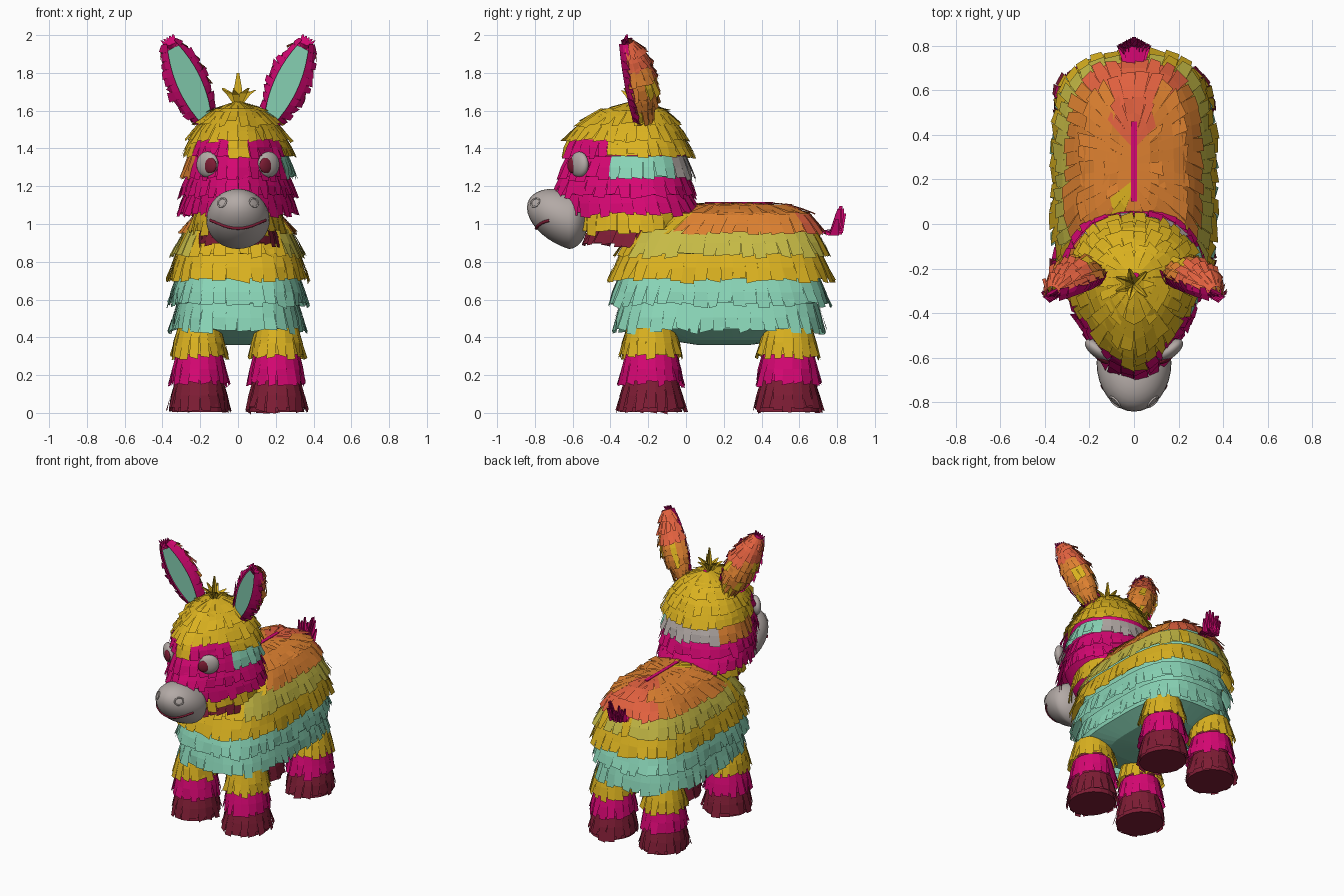
import bpy, bmesh, math, random
from mathutils import Vector, Matrix

random.seed(4)
if "Cube" in bpy.data.objects:
    bpy.data.objects.remove(bpy.data.objects["Cube"])

PALETTE = {
    "gold": (0.70, 0.44, 0.014), "magenta": (0.67, 0.002, 0.17),
    "mint": (0.25, 0.66, 0.47), "maroon": (0.21, 0.012, 0.035),
    "orange": (0.73, 0.22, 0.03), "coral": (0.76, 0.12, 0.05),
    "olive": (0.56, 0.49, 0.06), "chalk": (0.45, 0.40, 0.38)}
NAMES = list(PALETTE)
MATS = []
for name, rgb in PALETTE.items():
    mat = bpy.data.materials.new(name)
    mat.use_nodes = True
    mat.diffuse_color = (*rgb, 1)
    mat.node_tree.nodes["Principled BSDF"].inputs["Base Color"].default_value = (*rgb, 1)
    MATS.append(mat)


def finish(bm, name, smooth=False):
    mesh = bpy.data.meshes.new(name)
    for f in bm.faces:
        f.smooth = smooth
    bm.to_mesh(mesh)
    bm.free()
    for mat in MATS:
        mesh.materials.append(mat)
    bpy.context.collection.objects.link(bpy.data.objects.new(name, mesh))


def quad(bm, pts, color):
    f = bm.faces.new([bm.verts.new(p) for p in pts])
    f.material_index = NAMES.index(color)


def ring(z, w, front, back, power=2.0, nose=None, cx=0, cy=-0.22):
    """Closed outline, evenly spaced by length; returns a function of 0..1."""
    raw, steps = [], 240
    for i in range(steps + 1):
        a = math.tau * i / steps - math.pi / 2
        c, s = math.cos(a), math.sin(a)
        ry, e = (back - cy, power) if s > 0 else (cy - front, nose or power)
        raw.append(Vector((cx + w * math.copysign(abs(c) ** (2 / e), c),
                           cy + ry * math.copysign(abs(s) ** (2 / e), s), z)))
    dist = [0]
    for p, q in zip(raw, raw[1:]):
        dist.append(dist[-1] + (q - p).length)

    def at(u):
        d = (u % 1) * dist[-1]
        k = 0
        while k < steps - 1 and dist[k + 1] < d:
            k += 1
        return raw[k].lerp(raw[k + 1], (d - dist[k]) / max(dist[k + 1] - dist[k], 1e-9))
    return at


def fringe(bm, top, bot, n, pick, wild=0.010):
    """Paper band with a row of loose cut strips over it."""
    def at(u, v):
        return top(u).lerp(bot(u), v)
    for i in range(n):
        a, b = i / n, (i + 1) / n
        color = pick(at((a + b) / 2, 0.6))
        out = (at((a + b) / 2, 1) - at((a + b) / 2, 0)).cross(top(b) - top(a) + bot(b) - bot(a)).normalized()
        quad(bm, [at(a, 0), at(a, 0.88), at(b, 0.88), at(b, 0)], color)
        lift = out * random.uniform(0.004, 0.012)
        gap = (b - a) * random.uniform(0.0, 0.12)
        end = random.uniform(0.9, 1.06)

        def loose():
            return lift + Vector([random.uniform(-wild, wild) for _ in "xyz"])
        ma, mb = at(a, 0.5) + lift, at(b, 0.5) + lift
        quad(bm, [at(a, 0) + lift * 0.3, ma, mb, at(b, 0) + lift * 0.3], color)
        quad(bm, [ma, at(a + gap, end) + loose(), at(b - gap, end) + loose(), mb], color)


def loft(name, rings, color, n=40):
    bm = bmesh.new()
    loops = [[bm.verts.new(r(i / n)) for i in range(n)] for r in rings]
    for lo, hi in zip(loops, loops[1:]):
        for i in range(n):
            j = (i + 1) % n
            bm.faces.new((lo[i], lo[j], hi[j], hi[i]))
    bm.faces.new(loops[0][::-1])
    bm.faces.new(loops[-1])
    for f in bm.faces:
        f.material_index = NAMES.index(color)
    finish(bm, name)


def row(name, top, bot, n, pick, **kw):
    bm = bmesh.new()
    rule = pick if callable(pick) else (lambda p: pick)
    fringe(bm, ring(*top, **kw), ring(*bot, **kw), n, rule)
    finish(bm, name)


# Body: solid core under layered fringe
BODY = dict(power=3.2, cy=0.18)
loft("body_core", [ring(*r, **BODY) for r in (
    (0.36, 0.06, 0.06, 0.34), (0.385, 0.2, -0.1, 0.52), (0.45, 0.31, -0.32, 0.67),
    (0.70, 0.32, -0.34, 0.70), (0.94, 0.28, -0.28, 0.68), (1.05, 0.19, -0.04, 0.62),
    (1.085, 0.08, 0.05, 0.5))], "mint")


def back_color(p):
    if p.y < -0.06:
        return "gold"
    if p.y > 0.6 or (p.y > 0.42 and abs(p.x) < 0.07):
        return "coral"
    return random.choices(("orange", "gold"), (14, 1))[0]


def shoulder_color(p):
    if p.y < -0.28:
        return "gold"
    return random.choices(("olive", "mint", "gold"), (12, 1, 2))[0]


row("lower_body_fringe", (0.58, 0.32, -0.35, 0.70), (0.425, 0.355, -0.38, 0.73), 46, "mint", **BODY)
row("middle_body_fringe", (0.71, 0.33, -0.36, 0.71), (0.565, 0.365, -0.405, 0.76), 48, "mint", **BODY)
row("upper_body_fringe", (0.84, 0.33, -0.35, 0.72), (0.695, 0.368, -0.41, 0.775), 48, "gold", **BODY)
row("shoulder_fringe", (0.97, 0.28, -0.29, 0.69), (0.825, 0.35, -0.37, 0.755), 46, shoulder_color, **BODY)
row("outer_back_fringe", (1.06, 0.22, -0.06, 0.65), (0.945, 0.305, -0.22, 0.735), 40, back_color, **BODY)
row("middle_back_fringe", (1.10, 0.11, 0.03, 0.55), (1.045, 0.245, -0.08, 0.68), 32, back_color, **BODY)
row("top_back_fringe", (1.11, 0.01, 0.12, 0.42), (1.09, 0.135, 0.0, 0.58), 24, back_color, **BODY)

# Thin paper seam along the spine
bm = bmesh.new()
bmesh.ops.create_cube(bm, size=1, matrix=Matrix.Translation((0, 0.28, 1.112))
                      @ Matrix.Diagonal((0.025, 0.36, 0.008, 1)))
for f in bm.faces:
    f.material_index = NAMES.index("magenta")
finish(bm, "spine_seam")

# Legs: three bands each
for side, x in (("left", 0.205), ("right", -0.205)):
    for end, y in (("front", -0.185), ("back", 0.54)):
        def leg_ring(z, r):
            return (z, r * 0.9, y - r, y + r)
        place = dict(cx=x, cy=y)
        leg = f"{side}_{end}_leg"
        loft(leg + "_core", [ring(*leg_ring(z, r), **place) for z, r in
                             ((0.004, 0.165), (0.15, 0.13), (0.4, 0.1))], "maroon", 18)
        for part, color, z, r in (("top", "gold", (0.45, 0.29), (0.125, 0.163)),
                                  ("middle", "magenta", (0.31, 0.15), (0.135, 0.165)),
                                  ("hoof", "maroon", (0.17, 0.01), (0.14, 0.175))):
            row(f"{leg}_{part}_fringe", leg_ring(z[0], r[0]), leg_ring(z[1], r[1]), 18, color, **place)

# Head: tapered egg-shaped core under layered fringe
HEAD = dict(nose=1.6)
loft("head_core", [ring(*r, **HEAD) for r in (
    (0.90, 0.13, -0.49, -0.1), (1.05, 0.2, -0.58, 0.0), (1.2, 0.26, -0.65, 0.0),
    (1.42, 0.25, -0.60, 0.0), (1.54, 0.19, -0.53, -0.07), (1.61, 0.1, -0.4, -0.15))], "magenta")


def brow_color(p):
    if p.y > -0.41 or abs(p.x) < 0.05:
        return "gold"
    return "magenta"


def band_color(p):
    if p.y < -0.4:
        return "magenta"
    if p.y > -0.07:
        return "chalk"
    return "mint" if p.x > 0 else "orange"


row("chin_fringe", (0.99, 0.19, -0.50, -0.1), (0.885, 0.22, -0.55, -0.14), 22, "maroon", **HEAD)
row("jaw_fringe", (1.09, 0.22, -0.58, -0.02), (0.95, 0.25, -0.58, 0.0), 26, "gold", **HEAD)
row("lower_face_fringe", (1.17, 0.28, -0.67, 0.02), (1.045, 0.318, -0.66, 0.085), 32, "magenta", **HEAD)
row("cheek_fringe", (1.26, 0.27, -0.66, 0.01), (1.14, 0.31, -0.71, 0.05), 32, "magenta", **HEAD)
row("eye_band_fringe", (1.36, 0.265, -0.63, 0.0), (1.235, 0.302, -0.685, 0.04), 32, band_color, **HEAD)
row("brow_fringe", (1.46, 0.25, -0.62, -0.01), (1.35, 0.30, -0.66, 0.04), 34, brow_color, **HEAD)
row("lower_cap_fringe", (1.54, 0.2, -0.55, -0.06), (1.435, 0.278, -0.645, 0.015), 30, "gold", **HEAD)
row("middle_cap_fringe", (1.61, 0.13, -0.45, -0.12), (1.52, 0.235, -0.58, -0.03), 24, "gold", **HEAD)
row("top_cap_fringe", (1.645, 0.02, -0.30, -0.22), (1.585, 0.17, -0.48, -0.08), 18, "gold", **HEAD)


def ball(name, center, radii, color, turn=0, shape=lambda p: p):
    bm = bmesh.new()
    bmesh.ops.create_uvsphere(bm, u_segments=32, v_segments=18, radius=1,
                              matrix=Matrix.Translation(center) @ Matrix.Rotation(turn, 4, "Z")
                              @ Matrix.Diagonal((*radii, 1)))
    for v in bm.verts:
        v.co = shape(v.co)
    for f in bm.faces:
        f.material_index = NAMES.index(color)
    finish(bm, name, True)


def tube(name, pts, radius, color, closed=False):
    curve = bpy.data.curves.new(name, "CURVE")
    curve.dimensions = "3D"
    curve.bevel_depth = radius
    curve.bevel_resolution = 2
    line = curve.splines.new("POLY")
    line.points.add(len(pts) - 1)
    for point, p in zip(line.points, pts):
        point.co = (*p, 1)
    line.use_cyclic_u = closed
    curve.materials.append(MATS[NAMES.index(color)])
    bpy.context.collection.objects.link(bpy.data.objects.new(name, curve))


# Muzzle: long rounded front that lifts forward, short back
MUZZLE, SIZE = Vector((0, -0.62, 1.02)), Vector((0.168, 0.222, 0.152))


def muzzle_shape(p):
    ahead = MUZZLE.y - p.y
    if ahead > 0:
        return Vector((p.x, p.y, p.z + 0.3 * ahead))
    return Vector((p.x, MUZZLE.y - ahead * 0.45, p.z))


def on_muzzle(x, dz):
    r = 1 - (x / SIZE.x) ** 2 - (dz / SIZE.z) ** 2
    return muzzle_shape(MUZZLE + Vector((x, -SIZE.y * math.sqrt(max(r, 0)), dz)))


ball("muzzle", MUZZLE, SIZE, "chalk", shape=muzzle_shape)
tube("smile", [on_muzzle(i * 0.0145, -0.095 + 3 * (i * 0.0145) ** 2) for i in range(-10, 11)], 0.008, "maroon")

# Eyes and nostrils
for side, m in (("left", 1), ("right", -1)):
    ball(side + "_eye", (0.162 * m, -0.565, 1.315), (0.068, 0.034, 0.068), "chalk", m * 0.65)
    ball(side + "_pupil", (0.148 * m, -0.601, 1.31), (0.041, 0.016, 0.041), "maroon", m * 0.62)
    tube(side + "_nostril", [on_muzzle(m * 0.085 + 0.022 * math.cos(a), 0.04 + 0.026 * math.sin(a))
                             for a in (math.tau * i / 12 for i in range(12))], 0.005, "chalk", True)


def spike(bm, base, tip, bend, width, color):
    mid = base.lerp(tip, 0.5) + bend
    for across in (Vector((width, 0, 0)), Vector((0, width, 0))):
        quad(bm, [base - across * 0.7, base + across * 0.7, mid + across, mid - across], color)
        quad(bm, [mid - across, mid + across, tip + across * 0.3, tip - across * 0.3], color)


# Ears: fringed back shell, raised rim and flat inner lining
def ear(name, m):
    bm = bmesh.new()
    base, tip = Vector((0.175, -0.235, 1.55)), Vector((0.365, -0.315, 1.965))
    axis = (tip - base).normalized()
    face = Vector((-0.2, -0.95, 0))
    face = (face - axis * face.dot(axis)).normalized()
    across = axis.cross(face)

    def width(t):
        return 0.1 * math.sin(math.pi * (0.13 + 0.79 * t)) ** 0.8

    def edge(t, k):
        return base.lerp(tip, t) + across * width(t) * k

    def shell(t, u, k=1.0):
        a = math.pi * u
        return edge(t, math.cos(a) * k) - face * width(t) * 1.15 * math.sin(a) * k

    for i in range(6):
        t = i / 6
        fringe(bm, lambda u: shell(min(t + 0.24, 1), u, 0.94), lambda u: shell(t, u, 1.1), 9,
               lambda p: "coral" if p.z > 1.8 else random.choice(("orange", "orange", "orange", "gold")))
    steps = 12
    for i in range(steps):
        a, b = i / steps, (i + 1) / steps
        quad(bm, [edge(a, -1), edge(a, 1), edge(b, 1), edge(b, -1)], "magenta")
        a, b, up = 0.04 + a * 0.88, 0.04 + b * 0.88, face * 0.014
        quad(bm, [edge(a, -0.72) + up, edge(a, 0.72) + up, edge(b, 0.72) + up, edge(b, -0.72) + up], "mint")
    for k in (1, -1):
        fringe(bm, lambda u: edge(u if k > 0 else 1 - u, 0.66 * k) + face * 0.035,
               lambda u: edge(u if k > 0 else 1 - u, 1.16 * k) - face * 0.018, 11, lambda p: "magenta")
    for i in range(5):
        spike(bm, tip - axis * 0.05, tip + axis * 0.025 + across * (i - 2) * 0.018, face * 0.015, 0.016, "magenta")
    if m < 0:
        bmesh.ops.scale(bm, vec=(-1, 1, 1), verts=bm.verts)
        bmesh.ops.reverse_faces(bm, faces=bm.faces)
    finish(bm, name)


ear("left_ear", 1)
ear("right_ear", -1)

# Forelock and tail tufts
bm = bmesh.new()
crown = Vector((0, -0.27, 1.62))
for i in range(7):
    a = math.tau * i / 7
    spike(bm, crown, crown + Vector((0.09 * math.cos(a), 0.07 * math.sin(a), random.uniform(0.07, 0.11))),
          Vector((0, 0, 0.02)), 0.02, "gold")
spike(bm, crown, crown + Vector((0, 0, 0.18)), Vector(), 0.022, "gold")
finish(bm, "forelock")

bm = bmesh.new()
for i in range(9):
    x = (i - 4) / 4
    spike(bm, Vector((0.02 * x, 0.69, 0.97)),
          Vector((0.07 * x, 0.84 - 0.04 * abs(x), random.uniform(1.02, 1.1))),
          Vector((0, 0.04, -0.06)), 0.026, "magenta")
finish(bm, "tail")
